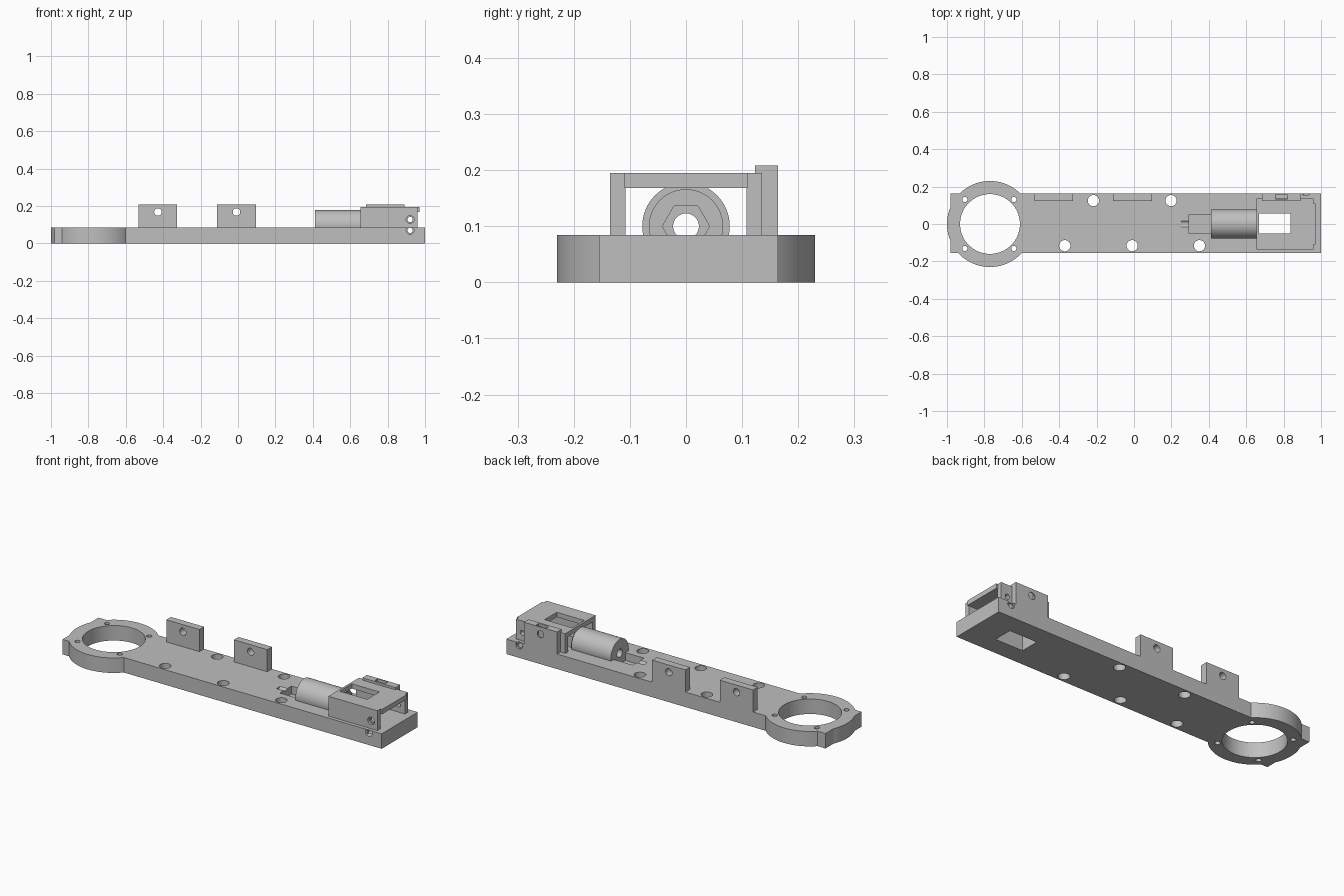
import bpy
from math import pi, radians

default = bpy.data.objects.get("Cube")
if default:
    bpy.data.objects.remove(default, do_unlink=True)

grey = bpy.data.materials.new("plain grey")
grey.use_nodes = True
grey.diffuse_color = (0.52, 0.52, 0.52, 1)
grey.node_tree.nodes["Principled BSDF"].inputs["Base Color"].default_value = (0.52, 0.52, 0.52, 1)

T = 0.084                      # plate thickness
AXIS_Z = 0.1                   # height of the barrel axis


def box(name, x, y, z):
    """Box from three (low, high) ranges."""
    bpy.ops.mesh.primitive_cube_add(size=1, location=[sum(r) / 2 for r in (x, y, z)])
    ob = bpy.context.object
    ob.name = name
    ob.scale = [r[1] - r[0] for r in (x, y, z)]
    bpy.ops.object.transform_apply(location=True, rotation=True, scale=True)
    return ob


def rod(name, axis, radius, span, at, sides=48):
    """Cylinder or prism along an axis; 'at' holds the two other coordinates."""
    mid = sum(span) / 2
    loc = {"x": (mid, *at), "y": (at[0], mid, at[1]), "z": (*at, mid)}[axis]
    rot = {"x": (0, pi / 2, 0), "y": (pi / 2, 0, 0), "z": (0, 0, 0)}[axis]
    bpy.ops.mesh.primitive_cylinder_add(vertices=sides, radius=radius, depth=span[1] - span[0],
                                        location=loc, rotation=rot)
    ob = bpy.context.object
    ob.name = name
    bpy.ops.object.transform_apply(location=True, rotation=True, scale=True)
    return ob


def combine(target, others, operation="DIFFERENCE"):
    """Apply booleans, then remove the helper shapes."""
    bpy.ops.object.select_all(action="DESELECT")
    bpy.context.view_layer.objects.active = target
    target.select_set(True)
    for other in others:
        mod = target.modifiers.new("cut", "BOOLEAN")
        mod.operation, mod.solver, mod.object = operation, "EXACT", other
        bpy.ops.object.modifier_apply(modifier=mod.name)
        bpy.data.objects.remove(other, do_unlink=True)


def finish(ob):
    bpy.ops.object.select_all(action="DESELECT")
    bpy.context.view_layer.objects.active = ob
    ob.select_set(True)
    ob.data.materials.clear()
    ob.data.materials.append(grey)
    bpy.ops.object.shade_smooth_by_angle(angle=radians(30))


def bore_cutters():
    """Through bore with a hexagonal nut recess."""
    return [rod("bore", "x", 0.023, (0.25, 0.7), (0, AXIS_Z), 32),
            rod("nut_recess", "x", 0.042, (0.6, 0.7), (0, AXIS_Z), 6)]


def screw_cutters():
    """Two cross screws with hexagonal recesses on the front."""
    cutters = []
    for z, edge in ((0.128, -0.135), (0.07, -0.155)):
        cutters.append(rod("screw_hole", "y", 0.014, (-0.3, 0.3), (0.92, z), 24))
        cutters.append(rod("screw_recess", "y", 0.021, (-0.3, edge + 0.014), (0.92, z), 24))
        cutters.append(rod("screw_recess", "y", 0.021, (-edge, 0.3), (0.92, z), 24))
    return cutters


# Base plate with the round end ring
plate = box("base_plate", (-0.98, 1.0), (-0.155, 0.164), (0, T))
combine(plate, [rod("ring", "z", 0.23, (0, T), (-0.77, 0), 96)], "UNION")
cutters = [rod("ring_opening", "z", 0.16, (-0.1, 0.2), (-0.77, 0), 80)]
for sx in (-1, 1):
    for sy in (-1, 1):
        cutters.append(rod("ring_hole", "z", 0.014, (-0.1, 0.2),
                           (-0.773 + sx * 0.131, sy * 0.131), 20))
for x, y in ((-0.37, -0.116), (-0.01, -0.116), (0.35, -0.116), (-0.217, 0.125), (0.198, 0.125)):
    cutters.append(rod("mount_hole", "z", 0.03, (-0.1, 0.2), (x, y), 32))
cutters.append(box("pocket", (0.295, 0.412), (-0.05, 0.052), (0.04, 0.2)))
cutters.append(box("window", (0.667, 0.838), (-0.052, 0.056), (-0.1, 0.2)))
combine(plate, cutters + bore_cutters() + screw_cutters())
finish(plate)

# Upright tabs along the back edge
for name, x in (("left_end_tab", -0.428), ("middle_tab", -0.008), ("right_end_tab", 0.788)):
    tab = box(name, (x - 0.103, x + 0.103), (0.123, 0.164), (T - 0.01, 0.208))
    cutters = [rod("tab_hole", "y", 0.02, (0, 0.3), (x, 0.168), 24)]
    if x > 0.5:
        cutters.append(box("nut_slot", (x - 0.032, x + 0.032), (0.134, 0.158), (0.135, 0.3)))
    combine(tab, cutters)
    finish(tab)

# Barrel lying in the plate, with a narrower step at the inner end
barrel = rod("barrel", "x", 0.078, (0.411, 0.657), (0, AXIS_Z), 64)
combine(barrel, [rod("step", "x", 0.066, (0.5, 0.667), (0, AXIS_Z), 64)], "UNION")
combine(barrel, bore_cutters())
finish(barrel)

# Bridge-shaped cover, open at both ends, with a window in its roof
cover = box("cover", (0.655, 0.96), (-0.135, 0.135), (T - 0.002, 0.195))
combine(cover, [box("lip", (0.9, 0.97), (-0.11, 0.11), (0.168, 0.195))], "UNION")
combine(cover, [box("tunnel", (0.5, 1.1), (-0.108, 0.108), (0, 0.168)),
                box("roof_window", (0.667, 0.838), (-0.052, 0.056), (0.1, 0.3))] + screw_cutters())
finish(cover)
